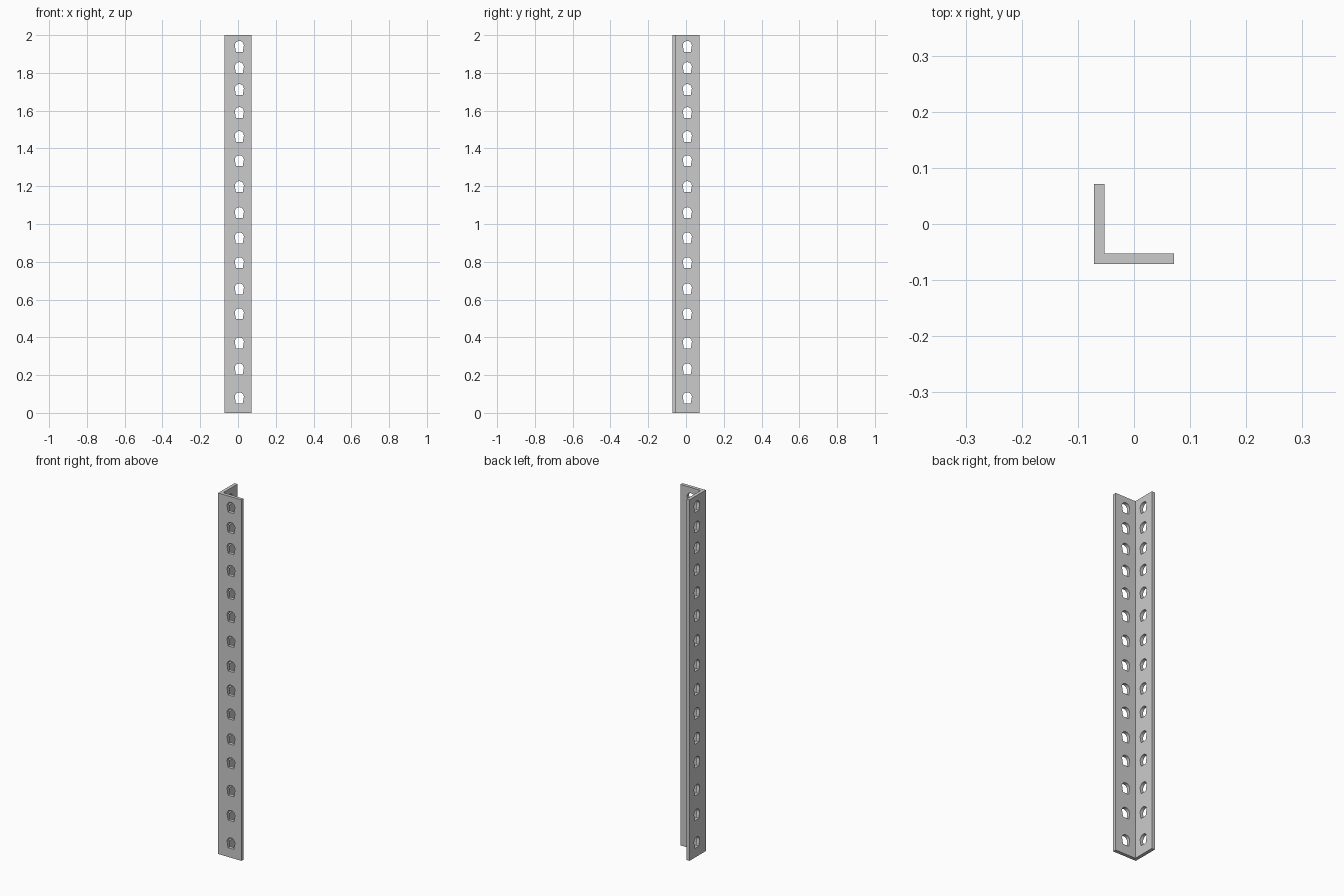
import bpy, bmesh, math

if "Cube" in bpy.data.objects:
    bpy.data.objects.remove(bpy.data.objects["Cube"])

LO, HI, T = -0.0715, 0.0715, 0.0185
HOLE_C = 0.007
HOLE_Z = [0.08, 0.233, 0.371, 0.525, 0.657, 0.795, 0.927, 1.06,
          1.198, 1.335, 1.463, 1.59, 1.712, 1.828, 1.94]


def prism(bm, points, offset):
    """Extrude a closed outline along an offset vector."""
    face = bm.faces.new([bm.verts.new(p) for p in points])
    res = bmesh.ops.extrude_face_region(bm, geom=[face], use_keep_orig=True)
    verts = [g for g in res["geom"] if isinstance(g, bmesh.types.BMVert)]
    bmesh.ops.translate(bm, verts=verts, vec=offset)


def make_object(name, bm):
    bmesh.ops.recalc_face_normals(bm, faces=bm.faces[:])
    me = bpy.data.meshes.new(name)
    bm.to_mesh(me)
    bm.free()
    ob = bpy.data.objects.new(name, me)
    bpy.context.collection.objects.link(ob)
    return ob


# L-shaped angle bar
bm = bmesh.new()
outline = [(LO, LO), (HI, LO), (HI, LO + T), (LO + T, LO + T), (LO + T, HI), (LO, HI)]
prism(bm, [(x, y, 0) for x, y in outline], (0, 0, 2))
bar = make_object("angle_bar", bm)

# Slot outline: round top on a narrower flat foot
R = 0.024
slot = [(-0.018, -0.029), (0.018, -0.029)]
for i in range(13):
    a = math.radians(-20 + 220 * i / 12)
    slot.append((R * math.cos(a), 0.005 + R * math.sin(a)))

# Cutters through both flanges
bm = bmesh.new()
for z in HOLE_Z:
    prism(bm, [(HOLE_C + u, LO - 0.01, z + v) for u, v in slot], (0, T + 0.02, 0))
    prism(bm, [(LO - 0.01, HOLE_C + u, z + v) for u, v in slot], (T + 0.02, 0, 0))
cutter = make_object("slot_cutters", bm)
cutter.hide_render = True
cutter.hide_viewport = False
cutter.display_type = 'WIRE'

mod = bar.modifiers.new("slots", 'BOOLEAN')
mod.operation = 'DIFFERENCE'
mod.solver = 'EXACT'
mod.object = cutter

# Apply the cut and drop the helper
bpy.context.view_layer.objects.active = bar
bar.select_set(True)
bpy.ops.object.modifier_apply(modifier="slots")
bpy.data.objects.remove(cutter)
